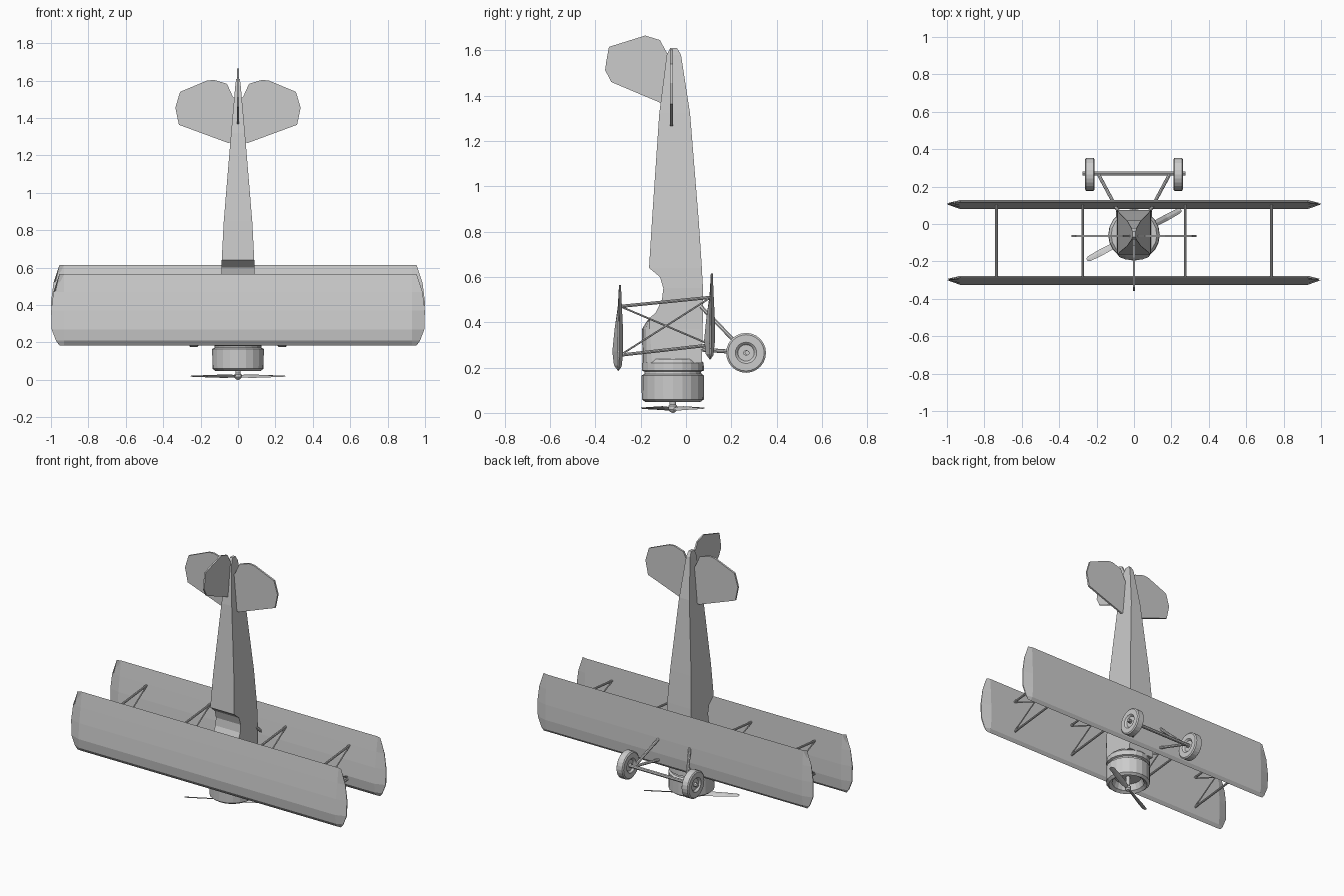
import bpy, bmesh, math
from mathutils import Vector, Matrix

cube = bpy.data.objects.get("Cube")
if cube:
    bpy.data.objects.remove(cube, do_unlink=True)

grey = bpy.data.materials.new("plain_grey")
grey.use_nodes = True
colour = (0.6, 0.6, 0.6, 1)
grey.diffuse_color = colour
grey.node_tree.nodes["Principled BSDF"].inputs["Base Color"].default_value = colour

AXIS_Y = -0.058   # centre line of the body


def finish(name, bm):
    bmesh.ops.remove_doubles(bm, verts=bm.verts, dist=0.0001)
    bmesh.ops.recalc_face_normals(bm, faces=bm.faces)
    mesh = bpy.data.meshes.new(name)
    bm.to_mesh(mesh)
    bm.free()
    mesh.materials.append(grey)
    obj = bpy.data.objects.new(name, mesh)
    bpy.context.collection.objects.link(obj)
    return obj


def loft(name, loops):
    """Skin a row of closed loops and cap both ends."""
    bm = bmesh.new()
    rings = [[bm.verts.new(p) for p in loop] for loop in loops]
    n = len(rings[0])
    for a, b in zip(rings, rings[1:]):
        for i in range(n):
            j = (i + 1) % n
            bm.faces.new((a[i], a[j], b[j], b[i]))
    bm.faces.new(rings[0])
    bm.faces.new(rings[-1])
    return finish(name, bm)


def revolve(name, profile, centre, sides, rotation=Matrix()):
    """Turn (radius, height) points around an axis through centre."""
    bm = bmesh.new()
    verts = [bm.verts.new((r, 0, h)) for r, h in profile]
    edges = [bm.edges.new(pair) for pair in zip(verts, verts[1:])]
    bmesh.ops.spin(bm, geom=verts + edges, cent=(0, 0, 0), axis=(0, 0, 1),
                   angle=math.tau, steps=sides, use_merge=True)
    bm.transform(Matrix.Translation(centre) @ rotation)
    return finish(name, bm)


def rod(name, start, end, radius, sides=8):
    start, end = Vector(start), Vector(end)
    line = end - start
    bm = bmesh.new()
    turn = line.to_track_quat("Z", "Y").to_matrix().to_4x4()
    bmesh.ops.create_cone(bm, cap_ends=True, segments=sides, radius1=radius,
                          radius2=radius, depth=line.length,
                          matrix=Matrix.Translation((start + end) / 2) @ turn)
    return finish(name, bm)


# Fuselage: height, upper y, lower y, half width, arch of the deck
stations = [
    (0.22, -0.15, 0.070, 0.095, 0.042), (0.37, -0.16, 0.073, 0.09, 0.034),
    (0.40, -0.16, 0.074, 0.09, 0.016), (0.42, -0.16, 0.074, 0.09, 0),
    (0.44, -0.135, 0.075, 0.09, 0), (0.50, -0.106, 0.075, 0.09, 0),
    (0.55, -0.10, 0.075, 0.09, 0), (0.60, -0.115, 0.072, 0.088, 0),
    (0.64, -0.163, 0.070, 0.087, 0), (0.85, -0.15, 0.056, 0.076, 0),
    (1.32, -0.118, 0.018, 0.037, 0), (1.58, -0.085, -0.022, 0.014, 0),
    (1.61, -0.07, -0.04, 0.009, 0)]
body = []
for z, top, bottom, w, arch in stations:
    deck = [(w * math.cos(math.pi * i / 6),
             top - arch * math.sin(math.pi * i / 6), z) for i in range(7)]
    body.append([(-w, bottom, z), (w, bottom, z)] + deck)
loft("fuselage", body)

# Engine cowl, open at the nose
revolve("engine_cowl", [
    (0, 0.10), (0.085, 0.10), (0.10, 0.06), (0.12, 0.047), (0.137, 0.06),
    (0.138, 0.165), (0.126, 0.172), (0.124, 0.182), (0.137, 0.187),
    (0.136, 0.22), (0.122, 0.237), (0, 0.237)], (0, AXIS_Y, 0), 20)
revolve("propeller_shaft", [(0, 0), (0.012, 0.004), (0.02, 0.015), (0.02, 0.03),
                            (0.014, 0.036), (0.014, 0.1), (0, 0.1)],
        (0, AXIS_Y, 0), 12)

# Propeller blades: twisted flat sections
for number in range(2):
    turn = Matrix.Rotation(math.radians(28) + number * math.pi, 3, "Z")
    blade = []
    for r, half, pitch in [(0.01, 0.009, 40), (0.07, 0.018, 32),
                           (0.2, 0.018, 18), (0.27, 0.015, 12), (0.285, 0.008, 12)]:
        tilt = Matrix.Rotation(math.radians(pitch), 3, "X")
        loop = [(0, -half, 0), (0, 0, -0.003), (0, half, 0), (0, 0, 0.003)]
        blade.append([turn @ (tilt @ Vector(p) + Vector((r, 0, 0)))
                      + Vector((0, AXIS_Y, 0.02)) for p in loop])
    loft(f"propeller_blade_{number + 1}", blade)

# Wings: one aerofoil with pinched round tips
aerofoil = [(-0.300, 0.185), (-0.318, 0.21), (-0.325, 0.27), (-0.315, 0.37),
            (-0.301, 0.47), (-0.287, 0.565), (-0.283, 0.47), (-0.278, 0.37),
            (-0.277, 0.27), (-0.284, 0.205)]


def wing(name, dy, dz):
    def full(x):
        return [(x, y + dy, z + dz) for y, z in aerofoil]

    def tip(side):
        loop = []
        for y, z in aerofoil:
            t = (z - 0.185) / 0.38
            bend = abs((t - 0.35) / (0.35 if t < 0.35 else 0.65))
            x = 1 - 0.045 * bend ** 2.5
            loop.append((side * x, -0.297 + (y + 0.297) * 0.15 + dy, z + dz))
        return loop
    loft(name, [tip(-1), full(-0.93), full(0.93), tip(1)])


wing("upper_wing", 0, 0)
wing("lower_wing", 0.405, 0.05)

# Struts and crossed wires between the wings
for x in (-0.735, -0.275, 0.275, 0.735):
    side = "left" if x > 0 else "right"
    place = f"{side}_{'outer' if abs(x) > 0.5 else 'inner'}"
    back_top, back_low = (x, -0.29, 0.47), (x, 0.11, 0.51)
    nose_top, nose_low = (x, -0.29, 0.255), (x, 0.11, 0.30)
    rod(f"{place}_rear_strut", back_top, back_low, 0.007)
    rod(f"{place}_front_strut", nose_top, nose_low, 0.007)
    rod(f"{place}_wire_a", back_top, nose_low, 0.004, 6)
    rod(f"{place}_wire_b", nose_top, back_low, 0.004, 6)

# Landing gear
half_wheel = [(0, 0.026), (0.012, 0.026), (0.012, 0.014), (0.036, 0.014),
              (0.042, 0.022), (0.047, 0.026), (0.08, 0.026), (0.088, 0.02)]
wheel = half_wheel + [(r, -h) for r, h in reversed(half_wheel)]
hub_y = hub_z = 0.265
for side, s in (("left", 1), ("right", -1)):
    revolve(f"{side}_wheel", wheel, (s * 0.236, hub_y, hub_z), 24,
            Matrix.Rotation(math.pi / 2, 4, "Y"))
    hub = (s * 0.19, hub_y, hub_z)
    rod(f"{side}_gear_rear_strut", (s * 0.08, 0.06, 0.475), hub, 0.009)
    rod(f"{side}_gear_front_strut", (s * 0.08, 0.06, 0.28), hub, 0.009)
rod("wheel_axle", (-0.275, hub_y + 0.005, hub_z), (0.275, hub_y + 0.005, hub_z), 0.011)

# Tail surfaces: thin plates
tailplane = [(0, 1.28), (0.053, 1.267), (0.316, 1.364), (0.335, 1.455),
             (0.31, 1.54), (0.166, 1.60), (0.128, 1.604), (0.059, 1.583),
             (0.027, 1.513), (0, 1.49)]
for side, s in (("left", 1), ("right", -1)):
    loft(f"{side}_tailplane", [[(s * x, -0.064 + d, z) for x, z in tailplane]
                               for d in (-0.006, 0.006)])
fin = [(-0.06, 1.35), (-0.10, 1.363), (-0.33, 1.46), (-0.357, 1.513),
       (-0.352, 1.549), (-0.34, 1.615), (-0.18, 1.665), (-0.115, 1.645),
       (-0.084, 1.588), (-0.06, 1.54)]
loft("tail_fin", [[(d, y, z) for y, z in fin] for d in (-0.005, 0.005)])
